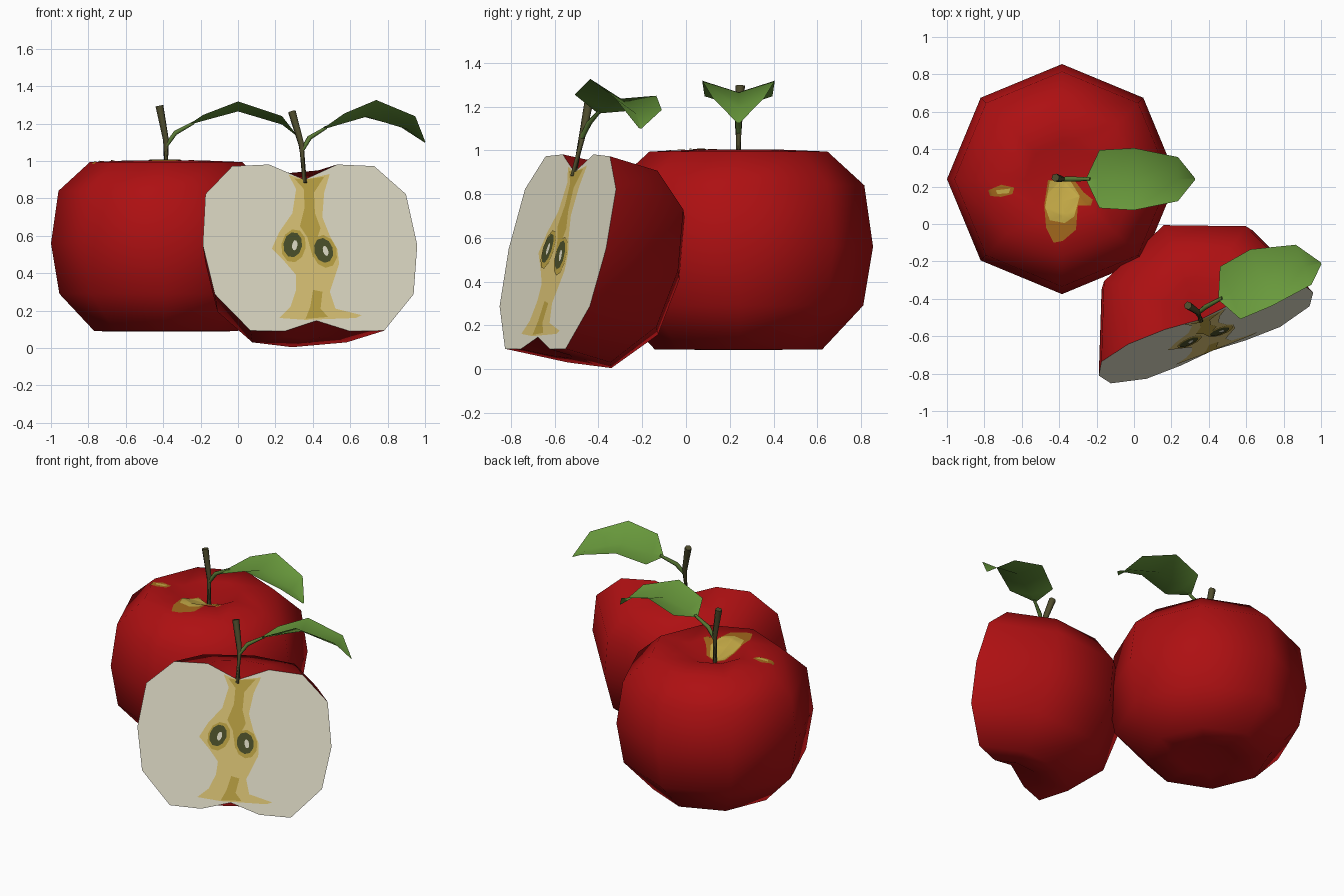
import bpy, bmesh, math
from mathutils import Vector, Matrix

if "Cube" in bpy.data.objects:
    bpy.data.objects.remove(bpy.data.objects["Cube"])

def material(name, rgb):
    m = bpy.data.materials.new(name)
    m.diffuse_color = (*rgb, 1)
    m.use_nodes = True
    m.node_tree.nodes["Principled BSDF"].inputs["Base Color"].default_value = m.diffuse_color
    return m

RED = material("skin red", (0.42, 0.005, 0.006))
CREAM = material("flesh cream", (0.78, 0.75, 0.60))
PALE = material("core pale yellow", (0.75, 0.58, 0.19))
GOLD = material("core gold", (0.54, 0.39, 0.06))
OCHRE = material("blush ochre", (0.37, 0.14, 0.012))
OLIVE = material("seed dark olive", (0.075, 0.085, 0.024))
BROWN = material("stem brown", (0.075, 0.07, 0.025))
STALK = material("stalk green", (0.10, 0.19, 0.035))
LEAF = material("leaf green", (0.14, 0.32, 0.045))

# placements: upright whole apple, and half apple turned and leaning back
WHOLE = Matrix.Translation((-0.385, 0.24, 0))
SPIN, LEAN = math.radians(21.2), math.radians(-13.3)
HALF_C = Vector((0.385, -0.588, 0.55))
ROT = Matrix.Rotation(SPIN, 4, 'Z') @ Matrix.Rotation(LEAN, 4, 'X')
HALF = Matrix.Translation(HALF_C) @ ROT @ Matrix.Translation((0, 0, -0.56))
RIGHT, UP = ROT.col[0].to_3d(), ROT.col[2].to_3d()

# apple profile (radius, height) from lower dimple to upper dimple
PROFILE = [(0, .145), (.185, .088), (.383, .09), (.57, .29), (.615, .56),
           (.575, .84), (.407, .994), (.195, 1.003), (0, .92)]

def finish(bm, name, mat, matrix, smooth=True):
    me = bpy.data.meshes.new(name)
    for f in bm.faces:
        f.smooth = smooth
    bm.to_mesh(me)
    bm.free()
    ob = bpy.data.objects.new(name, me)
    me.materials.append(mat)
    ob.matrix_world = matrix
    bpy.context.collection.objects.link(ob)
    return ob

def skin(name, segments, matrix):
    """Turn the profile through a number of 45 degree steps."""
    bm = bmesh.new()
    vs = [bm.verts.new((r, 0, z)) for r, z in PROFILE]
    es = [bm.edges.new(p) for p in zip(vs, vs[1:])]
    bmesh.ops.spin(bm, geom=vs + es, axis=(0, 0, 1), cent=(0, 0, 0),
                   steps=segments, angle=segments * math.pi / 4)
    bmesh.ops.remove_doubles(bm, verts=bm.verts[:], dist=1e-4)
    bmesh.ops.recalc_face_normals(bm, faces=bm.faces[:])
    # outward check for the open shell
    f = max(bm.faces, key=lambda f: f.calc_center_median().xy.length)
    if f.normal.xy.dot(f.calc_center_median().xy) < 0:
        bmesh.ops.reverse_faces(bm, faces=bm.faces[:])
    finish(bm, name, RED, matrix)

def tube(name, path, mat, matrix, sides=6):
    """Path points are (x, y, z, radius)."""
    bm = bmesh.new()
    pts = [Vector(p[:3]) for p in path]
    rings = []
    for i, p in enumerate(path):
        d = pts[min(i + 1, len(pts) - 1)] - pts[max(i - 1, 0)]
        q = d.to_track_quat('Z', 'Y')
        rings.append([bm.verts.new(pts[i] + q @ Vector(
            (p[3] * math.cos(a), p[3] * math.sin(a), 0)))
            for a in (k * math.tau / sides for k in range(sides))])
    for a, b in zip(rings, rings[1:]):
        for k in range(sides):
            j = (k + 1) % sides
            bm.faces.new((a[k], a[j], b[j], b[k]))
    bm.faces.new(rings[-1])
    bm.faces.new(rings[0][::-1])
    ob = finish(bm, name, mat, matrix)
    bpy.context.view_layer.objects.active = ob
    ob.select_set(True)
    bpy.ops.object.shade_smooth_by_angle(angle=math.radians(65))
    ob.select_set(False)

def leaf(name, matrix):
    """Folded blade: (x, half width, middle height, edge height)."""
    rows = [(.13, .006, 1.195, 1.20), (.20, .155, 1.215, 1.247),
            (.385, .166, 1.265, 1.318), (.62, .118, 1.195, 1.24),
            (.71, .006, 1.125, 1.125)]
    bm = bmesh.new()
    vs = [[bm.verts.new(c) for c in ((x, -w, e), (x, 0, m), (x, w, e))]
          for x, w, m, e in rows]
    for a, b in zip(vs, vs[1:]):
        for k in (0, 1):
            bm.faces.new((a[k], b[k], b[k + 1], a[k + 1]))
    finish(bm, name, LEAF, matrix)

for tag, steps, mtx in (("whole", 8, WHOLE), ("half", 4, HALF)):
    skin(tag + "_apple_skin", steps, mtx)
    tube(tag + "_apple_stem", [(0, 0, .90, .014), (0, 0, 1.11, .016),
         (-.035, .008, 1.295, .022)], BROWN, mtx)
    tube(tag + "_leaf_stalk", [(0, 0, 1.08, .012), (.05, 0, 1.15, .014),
         (.15, 0, 1.205, .009)], STALK, mtx)
    leaf(tag + "_apple_leaf", mtx)

# flat cut face of the half apple
bm = bmesh.new()
outline = [(r, z) for r, z in PROFILE] + [(-r, z) for r, z in PROFILE[-2:0:-1]]
bm.faces.new([bm.verts.new((r, 0, z)) for r, z in outline])
bmesh.ops.triangulate(bm, faces=bm.faces[:])
bmesh.ops.recalc_face_normals(bm, faces=bm.faces[:])
if bm.faces[:][0].normal.y > 0:
    bmesh.ops.reverse_faces(bm, faces=bm.faces[:])
finish(bm, "cut_face", CREAM, HALF, False)

def cut_patch(name, pts, mat, layer):
    """Thin plate on the cut face; points are front view (x, z)."""
    bm = bmesh.new()
    vs = []
    for x, z in pts:
        w = (z - HALF_C.z) / UP.z
        u = (x - HALF_C.x - UP.x * w) / RIGHT.x
        vs.append(bm.verts.new((u, -.002 * layer, w + .56)))
    f = bm.faces.new(vs)
    f.normal_update()
    if f.normal.y > 0:
        f.normal_flip()
    bmesh.ops.triangulate(bm, faces=[f])
    finish(bm, name, mat, HALF, False)

def oval(cx, cz, a, b, tilt, n=10):
    c, s = math.cos(tilt), math.sin(tilt)
    return [(cx + a * math.cos(t) * c - b * math.sin(t) * s,
             cz + a * math.cos(t) * s + b * math.sin(t) * c)
            for t in (k * math.tau / n for k in range(n))]

# core colours and seeds
cut_patch("core", [(.27, .925), (.31, .85), (.29, .72), (.22, .62), (.18, .53),
          (.25, .46), (.31, .39), (.31, .31), (.28, .22), (.22, .16), (.36, .15),
          (.63, .16), (.66, .175), (.52, .21), (.49, .30), (.54, .45), (.53, .53),
          (.49, .60), (.45, .70), (.46, .83), (.49, .93), (.355, .9)], PALE, 1)
cut_patch("core_column", [(.30, .905), (.35, .85), (.355, .75), (.33, .65),
          (.37, .59), (.40, .48), (.42, .58), (.44, .64), (.41, .72),
          (.405, .83), (.46, .915), (.355, .9)], GOLD, 2)
cut_patch("core_base", [(.40, .31), (.45, .30), (.44, .21), (.48, .165),
          (.36, .155), (.385, .22)], GOLD, 2)
for side, x, z, t in (("left", .29, .55, -.15), ("right", .455, .52, .3)):
    cut_patch(side + "_seed_chamber", oval(x + .005, z - .005, .066, .09, t), GOLD, 3)
    cut_patch(side + "_seed", oval(x, z, .05, .068, t), OLIVE, 4)
    cut_patch(side + "_seed_centre", oval(x + .01, z - .003, .014, .028, t), CREAM, 5)

def skin_height(x, y):
    a = math.atan2(y, x) % (math.pi / 4) - math.pi / 8
    r = math.hypot(x, y) * math.cos(a) / math.cos(math.pi / 8)
    for (r0, z0), (r1, z1) in zip(PROFILE[:4:-1], PROFILE[-2:3:-1]):
        if r <= r1:
            return z0 + (z1 - z0) * (r - r0) / (r1 - r0)

def blush(name, pts, mat, lift):
    """Thin patch draped over the top of the whole apple (top view x, y)."""
    bm = bmesh.new()
    f = bm.faces.new([bm.verts.new((x + .385, y - .24, 0)) for x, y in pts])
    f.normal_update()
    if f.normal.z < 0:
        f.normal_flip()
    bmesh.ops.triangulate(bm, faces=[f])
    for k in range(8):
        a = k * math.pi / 4
        mid = Vector((math.cos(a + math.pi / 8), math.sin(a + math.pi / 8), 0))
        cuts = [(Vector(), Vector((-math.sin(a), math.cos(a), 0)))]
        cuts += [(mid * r * math.cos(math.pi / 8), mid) for r in (.195, .407)]
        for co, no in cuts:
            bmesh.ops.bisect_plane(bm, geom=bm.verts[:] + bm.edges[:] + bm.faces[:],
                                   plane_co=co, plane_no=no)
    for v in bm.verts:
        v.co.z = skin_height(v.co.x, v.co.y) + lift
    finish(bm, name, mat, WHOLE)

# ochre and gold blush marks near the stem
blush("blush_edge", [(-.46, .235), (-.32, .235), (-.27, .17), (-.22, .13),
      (-.23, .10), (-.30, .10), (-.31, -.03), (-.38, -.09), (-.43, -.10),
      (-.47, -.02), (-.48, .10)], OCHRE, .003)
blush("blush_middle", [(-.45, .23), (-.34, .23), (-.29, .15), (-.32, .04),
      (-.37, .005), (-.45, .02), (-.475, .09)], GOLD, .006)
blush("blush_spot_edge", [(-.78, .18), (-.71, .21), (-.64, .195), (-.65, .16),
      (-.71, .145), (-.77, .15)], OCHRE, .003)
blush("blush_spot_middle", [(-.74, .18), (-.66, .19), (-.67, .165), (-.73, .16)],
      GOLD, .006)
